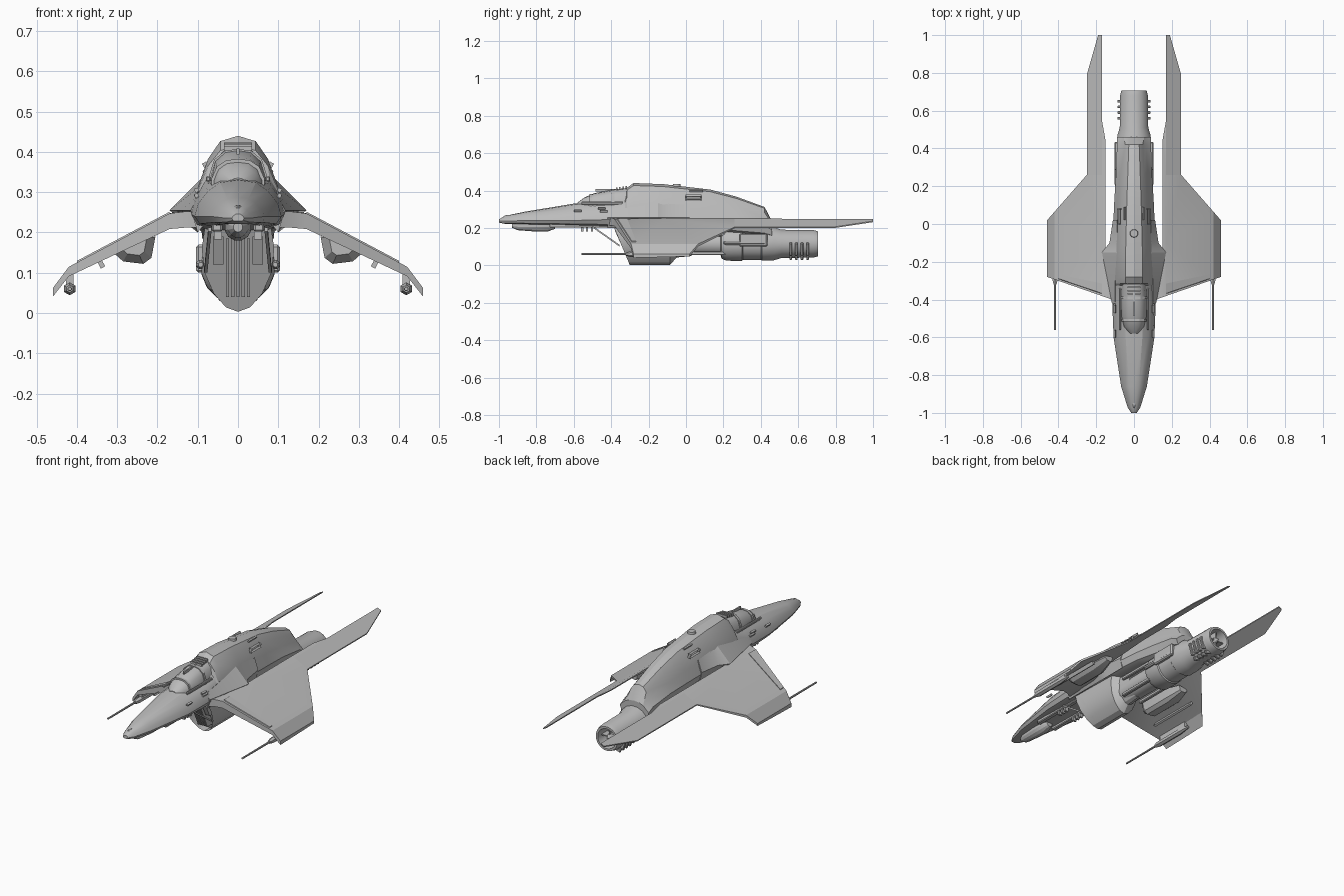
import bpy, bmesh, math
from mathutils import Vector

old = bpy.data.objects.get("Cube")
if old:
    bpy.data.objects.remove(old, do_unlink=True)

grey = bpy.data.materials.new("hull_grey")
grey.use_nodes = True
GREY = (0.5, 0.5, 0.5, 1)
grey.diffuse_color = GREY
grey.node_tree.nodes["Principled BSDF"].inputs["Base Color"].default_value = GREY


def finish(name, bm, mirror=False, angle=25):
    """Turn a bmesh into an object, mirrored across x when asked."""
    bmesh.ops.recalc_face_normals(bm, faces=bm.faces)
    me = bpy.data.meshes.new(name)
    bm.to_mesh(me)
    bm.free()
    me.materials.append(grey)
    me.shade_smooth()
    me.set_sharp_from_angle(angle=math.radians(angle))
    ob = bpy.data.objects.new(name, me)
    bpy.context.scene.collection.objects.link(ob)
    if mirror:
        ob.modifiers.new("mirror", "MIRROR").use_mirror_merge = False
    return ob


def skin(bm, rings, caps=True):
    """Bridge equal rings of points; returns the first cap."""
    vs = [[bm.verts.new(p) for p in r] for r in rings]
    n = len(rings[0])
    for a, b in zip(vs, vs[1:]):
        for i in range(n):
            j = (i + 1) % n
            bm.faces.new((a[i], a[j], b[j], b[i]))
    if caps:
        bm.faces.new(vs[-1])
        return bm.faces.new(vs[0][::-1])


def loft(name, rings, mirror=False, angle=25):
    bm = bmesh.new()
    skin(bm, rings)
    return finish(name, bm, mirror, angle)


def closed(half):
    """Complete a half outline that starts and ends on x = 0."""
    return half + [(-x, z) for x, z in half[-2:0:-1]]


def tube(name, x, z, profile, sides=16, mirror=False):
    """Turned shape along y from (y, radius) pairs."""
    ang = [2 * math.pi * (i + 0.5) / sides for i in range(sides)]
    rings = [[(x + r * math.cos(a), y, z + r * math.sin(a)) for a in ang] for y, r in profile]
    return loft(name, rings, mirror)


def box(name, centre, size, mirror=False, tilt=0, chamfer=0.0):
    """Box tilted about the y axis, with optional chamfered edges."""
    bm = bmesh.new()
    bmesh.ops.create_cube(bm, size=1)
    bmesh.ops.scale(bm, vec=size, verts=bm.verts)
    if chamfer:
        bmesh.ops.bevel(bm, geom=bm.edges[:], offset=chamfer, segments=1, affect="EDGES")
    ob = finish(name, bm, False)
    from_tilt = Vector((math.cos(tilt), 0, -math.sin(tilt)))
    up = Vector((math.sin(tilt), 0, math.cos(tilt)))
    for v in ob.data.vertices:
        c = v.co.copy()
        v.co = Vector(centre) + from_tilt * c.x + up * c.z + Vector((0, c.y, 0))
    if mirror:
        ob.modifiers.new("mirror", "MIRROR").use_mirror_merge = False
    return ob


# Main hull: y, half width, bottom, widest height, top, shoulder fullness
def hull_ring(y, w, zb, zw, zt, k):
    h = zt - zw
    half = [(0, zt), (.38 * w * k, zt - .07 * h), (.64 * w * k, zt - .3 * h),
            (.85 * w * k, zt - .65 * h), (w, zw), (.88 * w, zb + .25 * (zw - zb)), (.6 * w, zb), (0, zb)]
    return [(x, y, z) for x, z in closed(half)]


hull = [(-1, .015, .228, .236, .246, 1), (-.97, .034, .222, .236, .264, 1),
        (-.86, .068, .22, .24, .287, 1), (-.6, .108, .215, .24, .33, 1.08),
        (-.4, .116, .21, .245, .345, 1.1), (-.325, .116, .205, .25, .37, 1.05),
        (-.315, .116, .205, .25, .415, 1), (-.28, .116, .205, .25, .44, 1),
        (-.12, .115, .2, .25, .434, 1), (.13, .104, .19, .24, .405, .95),
        (.27, .095, .17, .23, .367, .9), (.42, .09, .16, .21, .312, .8), (.46, .09, .15, .19, .235, .95)]
loft("fuselage", [hull_ring(*s) for s in hull])

# Shoulder fairings blending hull into wing
loft("shoulder_fairing", [[(a, y, c), (b, y, .255), (.1, y, .2), (.05, y, .26)]
     for y, a, b, c in ((-.42, .1, .117, .29), (-.3, .1, .14, .31), (-.15, .09, .17, .335), (-.1, .09, .13, .33), (.02, .09, .112, .32))], True)

# Wings with long tail booms: plan outline, cut along folds, thickened downwards
outline = [(.09, -.42), (.13, -.395), (.46, -.28), (.46, .02), (.25, .26), (.25, .79), (.19, 1),
           (.17, 1), (.17, .55), (.152, .45), (.152, -.15), (.09, -.15)]


def wing_top(x):
    return min(.252, .25 - .53 * (x - .165)) - max(0, x - .42) * .8


bm = bmesh.new()
bm.faces.new([bm.verts.new((x, y, 0)) for x, y in outline])
for co, no in (((.42, 0, 0), (1, 0, 0)), ((.17, 0, 0), (1, 0, 0)), ((0, -.1, 0), (0, 1, 0)), ((0, .26, 0), (0, 1, 0))):
    bmesh.ops.bisect_plane(bm, geom=bm.verts[:] + bm.edges[:] + bm.faces[:], plane_co=co, plane_no=no)
for v in bm.verts:
    v.co.z = wing_top(v.co.x)
bmesh.ops.triangulate(bm, faces=bm.faces)
low = bmesh.ops.extrude_face_region(bm, geom=bm.faces[:])
for v in low["geom"]:
    if isinstance(v, bmesh.types.BMVert):
        fade = max(0, min(1, (.26 - v.co.y) / .5))
        v.co.z -= .006 + (.034 - .06 * max(0, v.co.x - .15)) * fade
finish("wing", bm, True)

# Raised panel along each wing's leading edge and under-wing pods
loft("leading_edge_panel", [[(x, y0, wing_top(x) - .012), (x, y0 + d, wing_top(x) - .012),
     (x, y0 + d, wing_top(x) + .004), (x, y0 + .008, wing_top(x) + .004)]
     for x, y0, d in ((.17, -.375, .06), (.4, -.297, .03))], True)
pod = [(.205, .19), (.215, .137), (.235, .122), (.285, .128), (.31, .15), (.305, .17)]
loft("wing_pod", [[(.26 + (x - .26) * s, y, .175 + (z - .175) * s) for x, z in pod]
     for y, s in ((-.2, .6), (-.17, 1), (.0, 1), (.1, .5))], True)
box("wing_rib", (.34, -.08, .122), (.012, .3, .02), True, .49)

# Wing tip guns
tube("gun_barrel", .418, .06, [(-.56, .005), (-.3, .006)], 8, True)
tube("gun_body", .418, .06, [(-.32, .009), (-.295, .016), (-.12, .016), (-.05, .008)], 6, True)
box("gun_mount", (.418, -.17, .08), (.018, .2, .035), True)

# Canopy, its frame and the louvres behind it
def canopy_ring(y, w, zt, grow=0):
    h = zt - .32
    half = [(0, zt), (.45 * w, zt - .06 * h), (.8 * w, zt - .32 * h), (w, .33), (w, .31), (0, .31)]
    return [(x * (1 + grow), y, z + grow * .06) for x, z in closed(half)]


canopy = [(-.58, .02, .335), (-.545, .052, .362), (-.49, .066, .386), (-.4, .07, .403), (-.31, .066, .414)]
loft("canopy", [canopy_ring(*c) for c in canopy], angle=35)
for y, w, zt in ((-.51, .062, .379), (-.39, .07, .404)):
    loft("canopy_frame", [canopy_ring(y + d, w, zt, .06) for d in (-.007, .007)])
box("canopy_spine", (0, -.4, .401), (.008, .17, .014))
for i in range(4):
    box("louvre", (0, -.37 + i * .017, .409 + i * .003), (.07, .008, .012))
box("canopy_sill", (.074, -.45, .333), (.012, .22, .014), True, 0, .003)

# Small hull details
tube("nose_knob", 0, .258, [(-.975, .006), (-.965, .011), (-.945, .011), (-.93, .005)], 8)
for y, x, z in ((.04, .072, .36), (.04, .078, .343)):
    box("side_vent_rail", (x + .004, y, z + .012), (.012, .085, .005), True, .9)
for y in (0, .08):
    box("side_vent_end", (.078, y, .362), (.012, .006, .026), True, .5)
box("spine_slit", (.05, .055, .398), (.008, .07, .012), True, .5)
bm = bmesh.new()
bmesh.ops.create_cone(bm, cap_ends=True, segments=16, radius1=.022, radius2=.02, depth=.012)
bmesh.ops.translate(bm, vec=(0, -.05, .428), verts=bm.verts)
finish("spine_hatch", bm)
for y, z in ((-.58, .292), (-.45, .305), (-.44, .29)):
    box("cheek_port", (.103, y, z), (.01, .04, .01), True, .4)

# Underside of the nose
tube("chin_pod", 0, .213, [(-.93, .012), (-.9, .026), (-.8, .034), (-.74, .034), (-.7, .018)], 12)
box("chin_rail", (.052, -.56, .212), (.026, .34, .02), True, 0, .004)
for i in range(3):
    box("chin_tab", (.05, -.555 + i * .026, .195), (.02, .012, .026), True)
loft("intake_brace", [[(x - .004, y, z), (x + .004, y, z), (x + .004, y, z - .01), (x - .004, y, z - .01)]
     for x, y, z in ((.07, -.5, .212), (.08, -.355, .11))], True)

# Intake scoop with slanted, hollow mouth
mouth = closed([(0, .003), (.03, .014), (.06, .048), (.083, .1), (.09, .16), (.082, .215), (.055, .24), (0, .245)])


def scoop_ring(y, s=1, slant=0.0):
    return [(x * s, y - slant * z, .125 + (z - .125) * s) for x, z in mouth]


bm = bmesh.new()
cap = skin(bm, [scoop_ring(-.3, 1, .42), scoop_ring(-.25), scoop_ring(-.085), scoop_ring(-.05, .68), scoop_ring(.03, .62)])
bmesh.ops.inset_region(bm, faces=[cap], thickness=.009)
bmesh.ops.translate(bm, vec=(0, .05, 0), verts=cap.verts)
finish("intake_scoop", bm)
for i in range(5):
    x = -.026 + i * .013
    loft("intake_slat", [[(x - .004, y, z), (x + .004, y, z), (x + .004, y + .06, z), (x - .004, y + .06, z)]
         for y, z in ((-.315, .04), (-.38, .185))])
loft("intake_cheek", [[(.036, y, z), (.062, y, z), (.062, y + .05, z), (.036, y + .05, z)]
     for y, z in ((-.34, .12), (-.375, .19))], True)

# Engine with hollow nozzle
tube("engine", 0, .115, [(-.07, .06), (.185, .062), (.19, .08), (.215, .092), (.3, .093), (.305, .087), (.4, .087),
     (.405, .092), (.47, .09), (.51, .077), (.68, .075), (.706, .068), (.706, .056), (.62, .05)], 16)
for s in (.1, 0.006):
    box("nozzle_vane", (0, .655, .115), (s, .05, .106 - s))
tube("nozzle_core", 0, .115, [(.61, .02), (.67, .018), (.7, .004)], 10)
for i in range(4):
    y = .56 + i * .03
    box("nozzle_fin", (.068, y, .088), (.022, .014, .07), True, .3, .003)
    box("nozzle_fin_low", (.026, y, .046), (.05, .014, .02), True, .35, .003)
tube("engine_pipe", .093, .12, [(.2, .006), (.215, .012), (.42, .012), (.435, .006)], 8, True)
box("engine_pipe_clamp", (.092, .36, .135), (.024, .15, .07), True, 0, .006)
for z, w in ((.165, .06), (.065, .06)):
    box("feed_line", (w, .1, z), (.02, .24, .02), True, 0, .004)
box("engine_pylon", (0, .12, .18), (.09, .5, .06), False, 0, .01)
